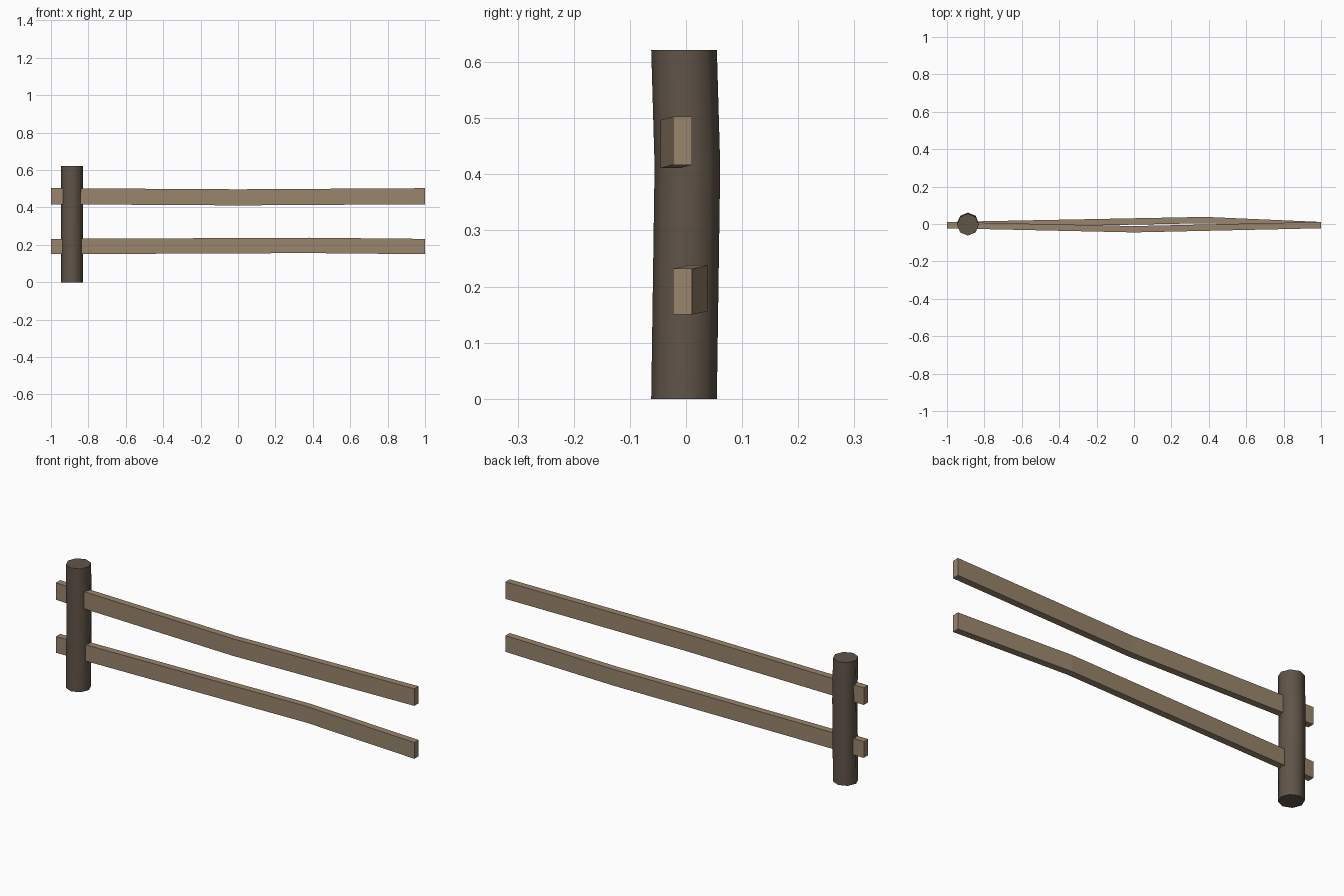
import bpy, bmesh, math

if "Cube" in bpy.data.objects:
    bpy.data.objects.remove(bpy.data.objects["Cube"])


def material(name, rgb):
    m = bpy.data.materials.new(name)
    m.diffuse_color = (*rgb, 1)
    m.use_nodes = True
    m.node_tree.nodes["Principled BSDF"].inputs["Base Color"].default_value = m.diffuse_color
    return m


def loft(name, rings, mat):
    """Skin a list of equal-length point rings and cap both ends."""
    bm = bmesh.new()
    loops = [[bm.verts.new(p) for p in ring] for ring in rings]
    n = len(loops[0])
    for a, b in zip(loops, loops[1:]):
        for i in range(n):
            j = (i + 1) % n
            bm.faces.new((a[i], a[j], b[j], b[i]))
    bm.faces.new(loops[0][::-1])
    bm.faces.new(loops[-1])
    bmesh.ops.recalc_face_normals(bm, faces=bm.faces)
    mesh = bpy.data.meshes.new(name)
    bm.to_mesh(mesh)
    bm.free()
    mesh.materials.append(mat)
    obj = bpy.data.objects.new(name, mesh)
    bpy.context.collection.objects.link(obj)
    return obj


dark_wood = material("dark_post_wood", (0.118, 0.089, 0.066))
light_wood = material("light_rail_wood", (0.32, 0.235, 0.15))


# Eight-sided post, slightly bowed towards the back
def post_ring(y, z, r=0.0585):
    return [(-0.888 + r * math.cos(i * math.pi / 4), y + r * math.sin(i * math.pi / 4), z)
            for i in range(8)]


post = loft("post", [post_ring(-0.0035, 0), post_ring(0.0025, 0.415),
                     post_ring(-0.0035, 0.622)], dark_wood)
# Smooth sides, sharp cap rims
for poly in post.data.polygons:
    poly.use_smooth = len(poly.vertices) == 4
bpy.context.view_layer.objects.active = post
post.select_set(True)
bpy.ops.object.shade_smooth_by_angle(angle=math.radians(60))


# Rails: straight planks with one bend (x, y shift, z shift)
def rail(name, z0, z1, bend):
    bx, dy, dz = bend

    def ring(x, sy=0, sz=0):
        return [(x, y + sy, z + sz) for y, z in
                ((-0.023, z0), (0.011, z0), (0.011, z1), (-0.023, z1))]
    loft(name, [ring(-1), ring(bx, dy, dz), ring(1)], light_wood)


rail("upper_rail", 0.417, 0.503, (0.0, -0.022, -0.006))
rail("lower_rail", 0.15, 0.232, (0.38, 0.027, 0.006))
